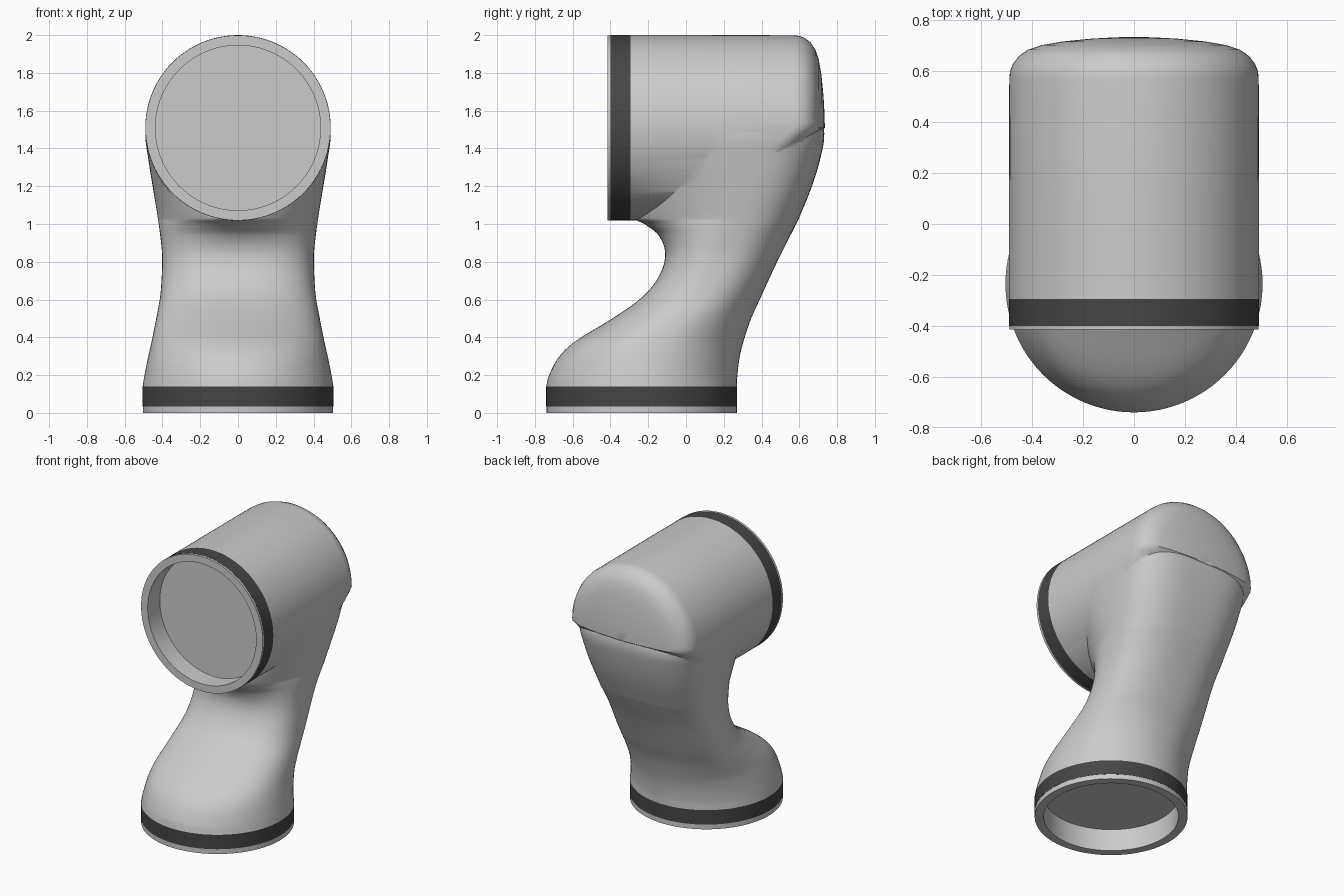
import bpy, bmesh, math
from mathutils import Matrix

if "Cube" in bpy.data.objects:
    bpy.data.objects.remove(bpy.data.objects["Cube"])

N = 96
dark = bpy.data.materials.new("dark_band")
dark.diffuse_color = (0.06, 0.06, 0.06, 1)
dark.use_nodes = True
dark.node_tree.nodes["Principled BSDF"].inputs["Base Color"].default_value = dark.diffuse_color


def skin(name, rings, cap=True, matrix=None, mat=None):
    """Join a stack of equal rings into a surface."""
    bm = bmesh.new()
    vs = [[bm.verts.new(p) for p in r] for r in rings]
    for a, b in zip(vs, vs[1:]):
        for i in range(len(a)):
            j = (i + 1) % len(a)
            bm.faces.new((a[i], a[j], b[j], b[i]))
    if cap:
        bm.faces.new(vs[0])
        bm.faces.new(vs[-1])
    else:  # closed ring section
        for i in range(N):
            j = (i + 1) % N
            bm.faces.new((vs[-1][i], vs[-1][j], vs[0][j], vs[0][i]))
    bmesh.ops.recalc_face_normals(bm, faces=bm.faces)
    if matrix:
        bm.transform(matrix)
    me = bpy.data.meshes.new(name)
    bm.to_mesh(me)
    bm.free()
    ob = bpy.data.objects.new(name, me)
    bpy.context.collection.objects.link(ob)
    if mat:
        me.materials.append(mat)
    return ob


def lathe(name, profile, matrix, mat=None, cap=True):
    rings = [[(r * math.cos(2 * math.pi * i / N), r * math.sin(2 * math.pi * i / N), h)
              for i in range(N)] for r, h in profile]
    return skin(name, rings, cap, matrix, mat)


def smooth(ob, angle=35):
    bpy.ops.object.select_all(action='DESELECT')
    ob.select_set(True)
    bpy.context.view_layer.objects.active = ob
    bpy.ops.object.shade_smooth_by_angle(angle=math.radians(angle))


def spline(rows, steps):
    """Catmull-Rom through rows of parameters."""
    out = []
    for k in range(len(rows) - 1):
        p0, p1, p2, p3 = (rows[min(max(k + d, 0), len(rows) - 1)] for d in (-1, 0, 1, 2))
        for s in range(steps):
            t = s / steps
            h = (t - 1) ** 2 * (1 + 2 * t), t * (1 - t) ** 2, t * t * (3 - 2 * t), t * t * (t - 1)
            z1, z2 = p1[0], p2[0]
            row = [z1 + t * (z2 - z1)]
            for a, b, c, d in list(zip(p0, p1, p2, p3))[1:]:
                m1 = (c - a) / (p2[0] - p0[0]) * (z2 - z1)
                m2 = (d - b) / (p3[0] - p1[0]) * (z2 - z1)
                row.append(h[0] * b + h[1] * m1 + h[2] * c + h[3] * m2)
            out.append(row)
    return out + [rows[-1]]


# Leg sections: z, front y, back y, half width, widest y, front and back squareness
rows = [
    (0.14, -0.74, 0.27, 0.505, -0.235, 2.0, 2.0),
    (0.20, -0.725, 0.272, 0.495, -0.23, 2.0, 2.0),
    (0.30, -0.67, 0.285, 0.475, -0.20, 2.1, 2.05),
    (0.38, -0.585, 0.305, 0.457, -0.15, 2.2, 2.1),
    (0.50, -0.39, 0.345, 0.433, -0.03, 2.3, 2.2),
    (0.61, -0.235, 0.395, 0.413, 0.08, 2.4, 2.3),
    (0.72, -0.145, 0.445, 0.404, 0.15, 2.5, 2.4),
    (0.84, -0.11, 0.502, 0.402, 0.20, 2.5, 2.5),
    (0.94, -0.145, 0.553, 0.412, 0.23, 2.2, 2.6),
    (1.00, -0.22, 0.583, 0.42, 0.25, 1.9, 2.7),
    (1.03, -0.275, 0.598, 0.424, 0.26, 1.75, 2.7),
    (1.20, -0.255, 0.667, 0.452, 0.29, 2.2, 2.9),
    (1.35, -0.255, 0.712, 0.476, 0.30, 2.7, 3.1),
    (1.48, -0.25, 0.732, 0.490, 0.31, 3.0, 3.2),
    (1.60, -0.22, 0.70, 0.46, 0.31, 3.0, 2.8),
]


def section(z, f, b, w, c, nf, nb):
    ring = []
    for i in range(N):
        a = 2 * math.pi * i / N
        ca, sa = math.cos(a), math.sin(a)
        n, d = (nb, b - c) if sa > 0 else (nf, c - f)
        ring.append((math.copysign(w * abs(ca) ** (2 / n), ca),
                     c + math.copysign(d * abs(sa) ** (2 / n), sa), z))
    return ring


socket = [(z, -0.687, 0.217, 0.452, -0.235, 2, 2) for z in (0.17, 0.14)]
leg = skin("elbow_body", [section(*r) for r in socket + spline(rows, 5)])

# Frames for the floor-standing joint and the forward-facing joint
base = Matrix.Translation((0, -0.235, 0))
head = Matrix.Translation((0, 0, 1.509)) @ Matrix.Rotation(math.radians(-90), 4, 'X')

# Upper barrel with rounded back; its lower back edge slopes into the leg
barrel = lathe("barrel_union_helper", [
    (0.01, -0.265), (0.442, -0.265), (0.442, -0.295), (0.491, -0.295),
    (0.491, 0.1), (0.49, 0.57), (0.487, 0.60), (0.475, 0.63), (0.452, 0.66),
    (0.415, 0.685), (0.36, 0.703), (0.28, 0.717), (0.17, 0.728), (0.08, 0.733), (0.01, 0.735)], head)
for v in barrel.data.vertices:
    if v.co.y > 0.5 and v.co.z < 1.509:
        v.co.y -= min(0.36, 0.95 * (1.509 - v.co.z))
mod = leg.modifiers.new("fuse", 'BOOLEAN')
mod.operation = 'UNION'
mod.solver = 'EXACT'
mod.object = barrel
bpy.context.view_layer.objects.active = leg
leg.select_set(True)
bpy.ops.object.modifier_apply(modifier="fuse")
bpy.data.objects.remove(barrel)
smooth(leg, 40)

# Joint collars: dark band plus grey rim with a recessed disc
for tag, frame, r, h0, h1, h2, ri in (("lower", base, 0.505, 0.0, 0.035, 0.14, 0.445),
                                      ("upper", head, 0.491, -0.415, -0.40, -0.295, 0.437)):
    smooth(lathe(tag + "_band", [(r - 0.04, h1), (r, h1), (r, h2), (r - 0.04, h2)],
                 frame, dark, cap=False))
    smooth(lathe(tag + "_rim", [(0.01, h2 + 0.02), (ri, h2 + 0.02), (ri, h0), (r - 0.001, h0),
                                (r - 0.001, h1 + 0.004), (ri + 0.003, h1 + 0.004),
                                (ri + 0.003, h2 + 0.024), (0.01, h2 + 0.024)], frame))
